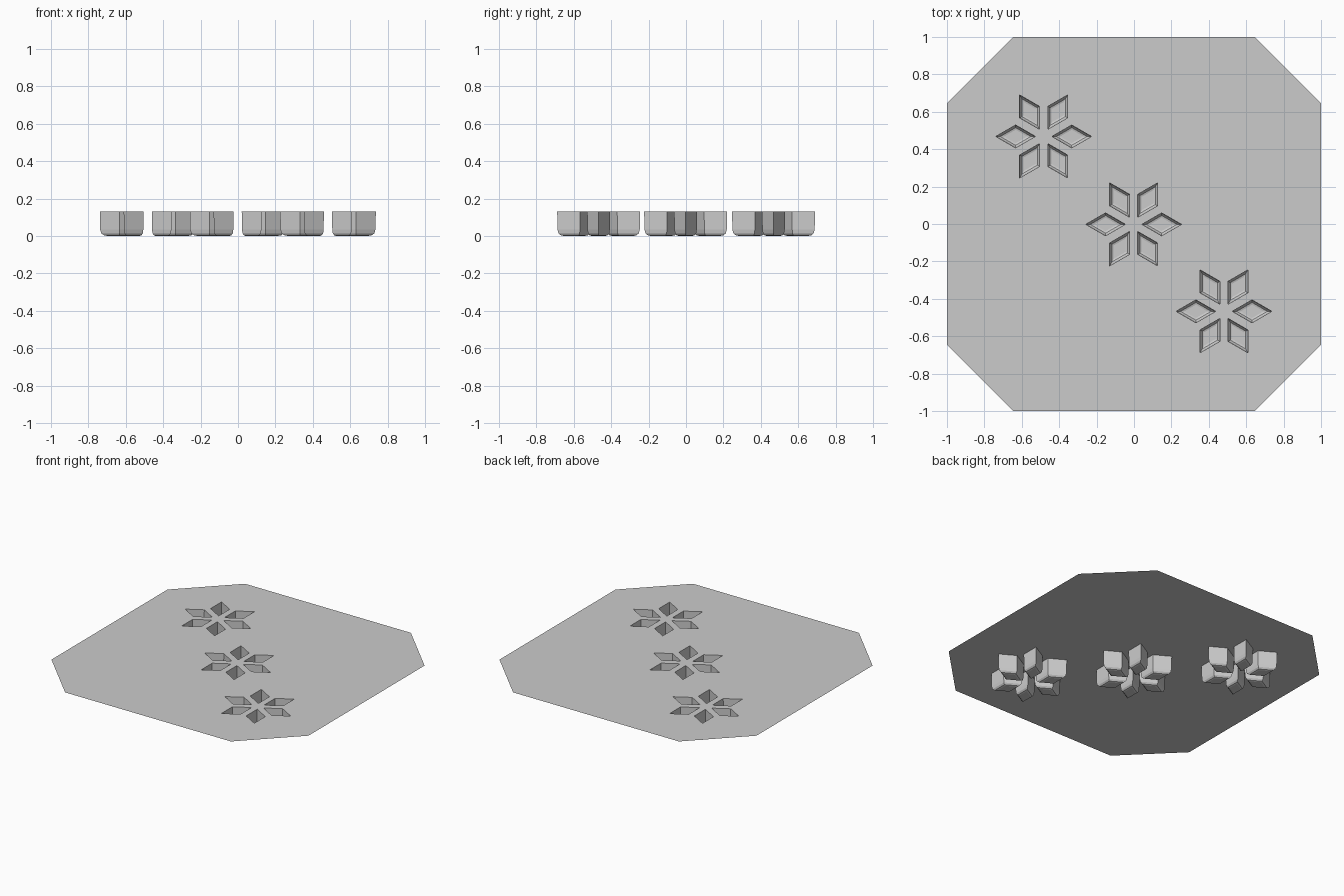
import bpy, bmesh
from math import cos, sin, radians, tan
from mathutils import Vector

if "Cube" in bpy.data.objects:
    bpy.data.objects.remove(bpy.data.objects["Cube"])

TOP = 0.13
CENTRES = [(-0.483, 0.468), (-0.002, -0.002), (0.481, -0.467)]
R_IN, R_OUT = 0.044, 0.256
MID, HALF = (R_IN + R_OUT) / 2, (R_OUT - R_IN) / 2


def rhombus(centre, k, inset, z):
    """Corners of petal k, shrunk evenly from its edges by inset."""
    a = radians(60 * k)
    u, v = Vector((cos(a), sin(a), 0)), Vector((-sin(a), cos(a), 0))
    h = HALF - inset * 2
    w = h * tan(radians(30))
    c = Vector((centre[0], centre[1], z)) + u * MID
    return [c + u * h, c + v * w, c - u * h, c - v * w]


def ring(bm, pts):
    return [bm.verts.new(p) for p in pts]


def finish(bm, name):
    me = bpy.data.meshes.new(name)
    bm.to_mesh(me)
    bm.free()
    bpy.context.collection.objects.link(bpy.data.objects.new(name, me))


# Flat octagonal sheet with petal openings
bm = bmesh.new()
outline = [(1, -.645), (1, .645), (.645, 1), (-.645, 1),
           (-1, .645), (-1, -.645), (-.645, -1), (.645, -1)]
loops = [[(x, y, TOP) for x, y in outline]]
loops += [rhombus(c, k, 0, TOP) for c in CENTRES for k in range(6)]
for pts in loops:
    vs = ring(bm, pts)
    for i in range(len(vs)):
        bm.edges.new((vs[i - 1], vs[i]))
bmesh.ops.triangle_fill(bm, edges=bm.edges[:], use_beauty=True, normal=(0, 0, 1))
for f in bm.faces:
    if f.normal.z < 0:
        f.normal_flip()
finish(bm, "sheet")

# Recessed diamond pockets, rounded in at the floor
PROFILE = [(0, TOP), (0.001, 0.035), (0.004, 0.014), (0.012, 0.003), (0.022, 0)]
for n, c in enumerate(CENTRES):
    bm = bmesh.new()
    for k in range(6):
        rings = [ring(bm, rhombus(c, k, i, z)) for i, z in PROFILE]
        for a, b in zip(rings, rings[1:]):
            for i in range(4):
                bm.faces.new((a[i - 1], b[i - 1], b[i], a[i]))
        bm.faces.new(rings[-1][::-1])
    finish(bm, f"flower_pockets_{n + 1}")
